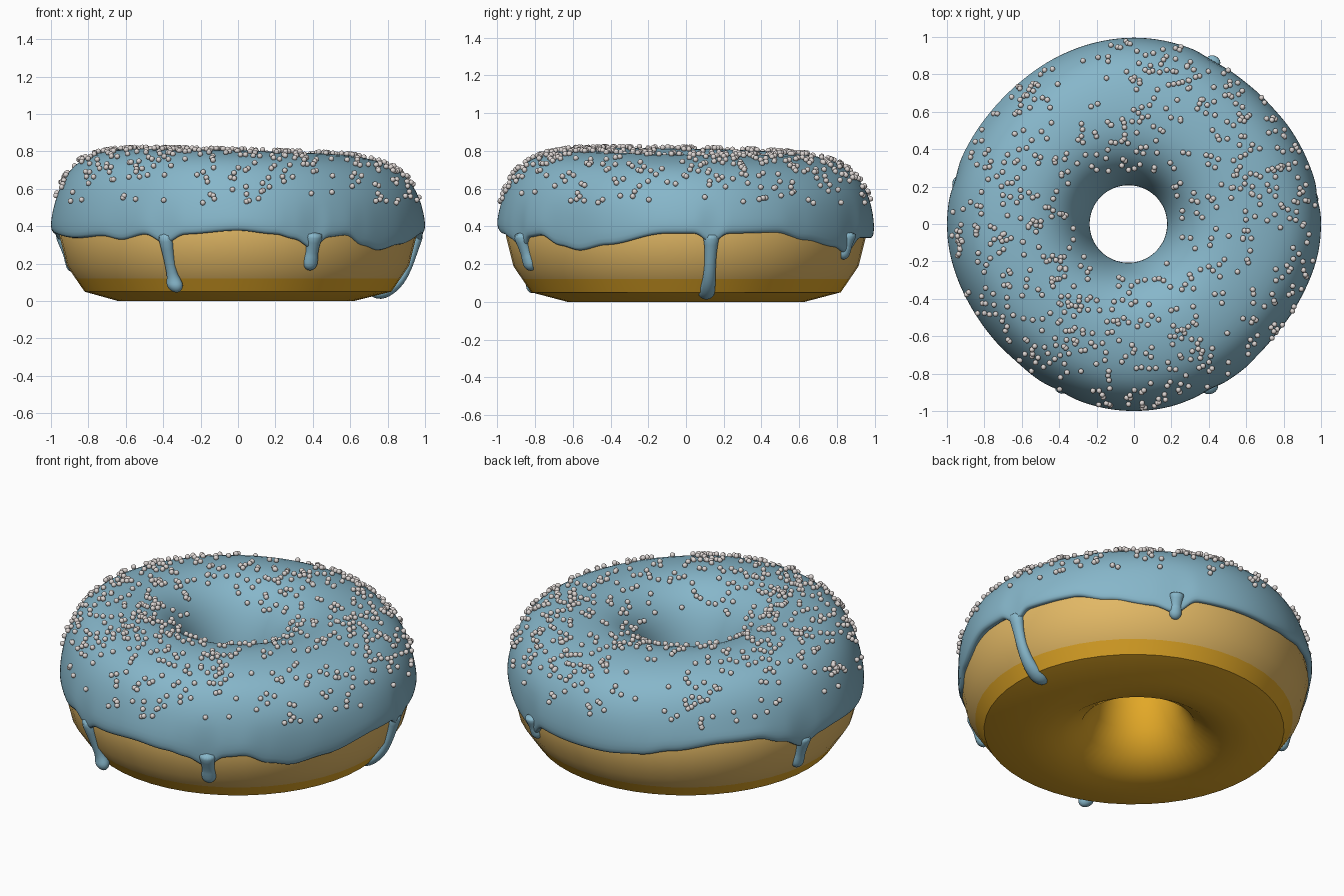
import bpy, bmesh, math, random
from mathutils import Vector, noise

if "Cube" in bpy.data.objects:
    bpy.data.objects.remove(bpy.data.objects["Cube"])

random.seed(7)


def material(name, col):
    m = bpy.data.materials.new(name)
    m.diffuse_color = (*col, 1)
    m.use_nodes = True
    m.node_tree.nodes["Principled BSDF"].inputs["Base Color"].default_value = m.diffuse_color
    return m


BLUE = material("blue icing", (0.24, 0.47, 0.59))
GOLD = material("golden dough", (0.76, 0.39, 0.02))
PALE = material("pale dough band", (0.76, 0.48, 0.13))
WHITE = material("pale sugar", (0.72, 0.67, 0.65))


def clamp(v, a=0.0, b=1.0):
    return max(a, min(b, v))


def make(name, verts, faces, mats, smooth=True):
    me = bpy.data.meshes.new(name)
    me.from_pydata(verts, [], faces)
    for m in mats:
        me.materials.append(m)
    bm = bmesh.new()
    bm.from_mesh(me)
    bmesh.ops.recalc_face_normals(bm, faces=bm.faces)
    bm.to_mesh(me)
    bm.free()
    for p in me.polygons:
        p.use_smooth = smooth
    ob = bpy.data.objects.new(name, me)
    bpy.context.collection.objects.link(ob)
    return ob


def place(r, z, t, wobble):
    """Profile point to space: shifted hole, slight outline wobble, tilted top."""
    r *= 1 + wobble * clamp((r - 0.5) / 0.4) * math.cos(4 * t)
    x = r * math.cos(t) - 0.03 * clamp((0.8 - r) / 0.5)
    y = r * math.sin(t)
    z += (-0.028 * x - 0.018 * y) * clamp((z - 0.5) / 0.25)
    return (x, y, z)


def ring_mesh(name, profile_at, segs, mats, wobble):
    """Closed profile swept around z; the profile may vary with angle."""
    verts = []
    for i in range(segs):
        t = 2 * math.pi * i / segs
        prof = profile_at(t)
        verts += [place(r, z, t, wobble) for r, z in prof]
    n = len(prof)
    faces = [(i * n + j, i * n + (j + 1) % n,
              (i + 1) % segs * n + (j + 1) % n, (i + 1) % segs * n + j)
             for i in range(segs) for j in range(n)]
    return make(name, verts, faces, mats)


# Dough ring
dough_prof = [(0.63, 0), (0.82, 0.05), (0.868, 0.12), (0.915, 0.19), (0.955, 0.35),
              (0.93, 0.5), (0.8, 0.68), (0.55, 0.74), (0.36, 0.66), (0.25, 0.53),
              (0.215, 0.42), (0.22, 0.32), (0.245, 0.2), (0.31, 0.09), (0.42, 0.02), (0.52, 0)]
dough = ring_mesh("dough", lambda t: dough_prof, 48, [GOLD, PALE], 0.0)
for p in dough.data.polygons:
    c = p.center
    if c.z > 0.13 and math.hypot(c.x, c.y) > 0.6:
        p.material_index = 1
bpy.context.view_layer.objects.active = dough
dough.select_set(True)
bpy.ops.object.shade_smooth_by_angle(angle=math.radians(30))

# Height of the icing edge by angle in degrees
EDGE = [(-180, .37), (-154, .34), (-139, .35), (-131, .33), (-121, .36), (-114, .31), (-107, .36),
        (-90, .38), (-78, .36), (-72, .335), (-65, .28), (-60, .345), (-53, .355), (-45, .30),
        (-37, .275), (-26, .305), (-6, .365), (3, .365), (8, .31), (13, .365), (30, .37),
        (41, .33), (56, .295), (64, .26), (71, .34), (98, .34), (110, .355), (120, .385),
        (137, .42), (149, .42), (158, .375), (166, .31), (173, .36), (180, .37)]


def edge_height(t):
    d = (math.degrees(t) + 180) % 360 - 180
    for (a, za), (b, zb) in zip(EDGE, EDGE[1:]):
        if a <= d <= b:
            k = (d - a) / (b - a)
            return za + (zb - za) * k * k * (3 - 2 * k)


UPPER = [(0.968, 0.52), (0.94, 0.6), (0.895, 0.675), (0.83, 0.735), (0.74, 0.772), (0.63, 0.794),
         (0.52, 0.797), (0.43, 0.777), (0.35, 0.73), (0.29, 0.66), (0.245, 0.57), (0.215, 0.47)]


def icing_prof(t):
    f = edge_height(t)
    lip = min(0.96 + 0.2 * (f - 0.23), 0.987)
    return ([(0.90, f + 0.03), (lip - 0.035, f - 0.005), (lip - 0.008, f - 0.004),
             (lip, f + 0.025), ((lip + 0.985) / 2, f + (0.52 - f) * 0.45)] + UPPER +
            [(0.203, 0.405), (0.215, 0.39), (0.25, 0.42), (0.27, 0.53), (0.37, 0.68),
             (0.55, 0.76), (0.8, 0.70), (0.92, 0.53)])


# Icing sheet
icing = ring_mesh("icing", icing_prof, 240, [BLUE], 0.014)
sub = icing.modifiers.new("smooth", "SUBSURF")
sub.levels = sub.render_levels = 1


# Drips: tapered tubes running down the dough, ending in a rounded bulb
def drip(name, deg, path, drift=0):
    verts, faces, n = [], [], 16
    for k, (r, z, w) in enumerate(path):
        a, b = path[max(k - 1, 0)], path[min(k + 1, len(path) - 1)]
        dr, dz = b[0] - a[0], b[1] - a[1]
        ln = math.hypot(dr, dz)
        nr, nz = -dz / ln, dr / ln
        t = math.radians(deg + drift * k / (len(path) - 1))
        out, side = Vector((math.cos(t), math.sin(t), 0)), Vector((-math.sin(t), math.cos(t), 0))
        c = out * r + Vector((0, 0, z))
        nor = out * nr + Vector((0, 0, nz))
        for j in range(n):
            q = 2 * math.pi * j / n
            verts.append(c + side * (w * math.cos(q)) + nor * (0.85 * w * math.sin(q)))
    for k in range(len(path) - 1):
        faces += [(k * n + j, k * n + (j + 1) % n, (k + 1) * n + (j + 1) % n, (k + 1) * n + j)
                  for j in range(n)]
    faces += [tuple(range(n)), tuple(range((len(path) - 1) * n, len(path) * n))]
    ob = make(name, verts, faces, [BLUE])
    m = ob.modifiers.new("smooth", "SUBSURF")
    m.levels = m.render_levels = 1


def hanging(name, deg, bottom, neck, bulb, drift=0):
    """Short drip on the upright side of the dough."""
    def r_at(z):
        return 0.865 + 0.09 * clamp((z - 0.1) / 0.25) + 0.012
    top = 0.37
    c = bottom + bulb
    spec = [(top, neck * 1.7), (0.7 * top + 0.3 * c, neck * 1.15), (0.3 * top + 0.7 * c, neck),
            (c + bulb * 0.9, neck * 1.12), (c + bulb * 0.3, bulb * 0.95), (c - bulb * 0.2, bulb),
            (c - bulb * 0.7, bulb * 0.75), (bottom, bulb * 0.25)]
    drip(name, deg, [(r_at(z), z, w) for z, w in spec], drift)


hanging("drip_front_left", -114, 0.045, 0.028, 0.046, 2)
hanging("drip_front_right", -65, 0.165, 0.034, 0.042)
hanging("drip_back_right", 64, 0.225, 0.03, 0.036)
hanging("drip_left", 167, 0.155, 0.032, 0.04)
drip("drip_right", 8, [(0.965, 0.37, 0.055), (0.955, 0.31, 0.035), (0.93, 0.22, 0.03),
                       (0.895, 0.14, 0.033), (0.85, 0.085, 0.038), (0.80, 0.055, 0.045),
                       (0.765, 0.045, 0.044), (0.735, 0.042, 0.033), (0.715, 0.042, 0.012)])

# Sugar pearls scattered over the upper icing in loose clusters
bm = bmesh.new()
bmesh.ops.create_icosphere(bm, subdivisions=2, radius=0.0145)
ball_v = [v.co.copy() for v in bm.verts]
ball_f = [[v.index for v in f.verts] for f in bm.faces]
bm.free()
spans = list(zip(UPPER[:10], UPPER[1:10]))
weights = [math.dist(a, b) * (a[0] + b[0]) for a, b in spans]
verts, faces, count = [], [], 0
while count < 740:
    a, b = random.choices(spans, weights)[0]
    k, t = random.random(), random.uniform(0, 2 * math.pi)
    r, z = a[0] + (b[0] - a[0]) * k, a[1] + (b[1] - a[1]) * k
    c = Vector(place(r, z, t, 0.014))
    keep = 0.6 + 0.9 * noise.noise(c * 3.0)
    if r > 0.93:
        keep *= 0.6
    if random.random() > keep:
        continue
    ln = math.dist(a, b)
    nr, nz = (b[1] - a[1]) / ln, (a[0] - b[0]) / ln
    c += Vector((nr * math.cos(t), nr * math.sin(t), nz)) * 0.007
    base = len(verts)
    verts += [c + v for v in ball_v]
    faces += [[base + i for i in f] for f in ball_f]
    count += 1
make("sugar_pearls", verts, faces, [WHITE])
